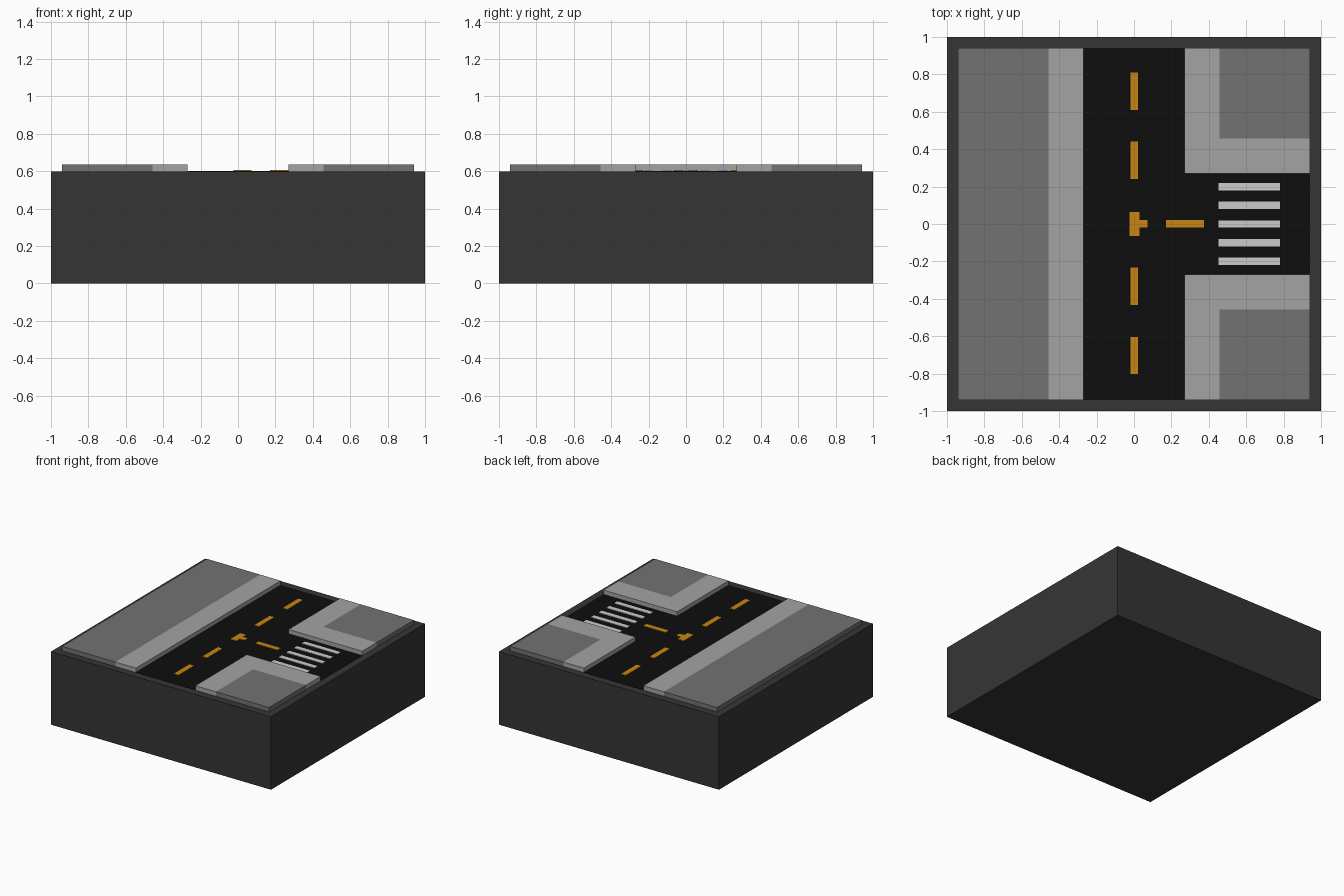
import bpy
import bmesh

if "Cube" in bpy.data.objects:
    bpy.data.objects.remove(bpy.data.objects["Cube"], do_unlink=True)


def material(name, r, g, b):
    m = bpy.data.materials.new(name)
    m.use_nodes = True
    m.diffuse_color = (r, g, b, 1)
    bsdf = m.node_tree.nodes["Principled BSDF"]
    bsdf.inputs["Base Color"].default_value = (r, g, b, 1)
    bsdf.inputs["Roughness"].default_value = 0.9
    return m


def prism(name, outline, z0, z1, mat):
    """Extrude a flat outline from z0 up to z1."""
    bm = bmesh.new()
    face = bm.faces.new([bm.verts.new((x, y, z0)) for x, y in outline])
    new = bmesh.ops.extrude_face_region(bm, geom=[face], use_keep_orig=True)["geom"]
    top = [v for v in new if isinstance(v, bmesh.types.BMVert)]
    bmesh.ops.translate(bm, verts=top, vec=(0, 0, z1 - z0))
    bmesh.ops.recalc_face_normals(bm, faces=bm.faces)
    mesh = bpy.data.meshes.new(name)
    bm.to_mesh(mesh)
    bm.free()
    mesh.materials.append(mat)
    ob = bpy.data.objects.new(name, mesh)
    bpy.context.collection.objects.link(ob)
    return ob


def slab(name, x0, x1, y0, y1, z0, z1, mat):
    return prism(name, [(x0, y0), (x1, y0), (x1, y1), (x0, y1)], z0, z1, mat)


dark = material("dark base", 0.036, 0.036, 0.036)
asphalt = material("black asphalt", 0.004, 0.004, 0.004)
paving = material("light paving", 0.37, 0.37, 0.37)
concrete = material("grey concrete", 0.17, 0.17, 0.17)
amber = material("amber paint", 0.58, 0.24, 0.006)
white = material("white paint", 0.6, 0.6, 0.6)

E = 0.94       # edge of the street tile
R = 0.27       # half width of the road
W = 0.457      # outer edge of the pavement
BASE, ROAD, PAINT, KERB = 0.6, 0.602, 0.606, 0.637

# Base block
slab("base_block", -1, 1, -1, 1, 0, BASE, dark)

# Road with a side branch
prism("road", [(-R, -E), (R, -E), (R, -R), (E, -R), (E, R), (R, R), (R, E), (-R, E)],
      BASE, ROAD, asphalt)

# Straight pavement and lot
slab("straight_pavement", -W, -R, -E, E, BASE, KERB, paving)
slab("long_lot", -E, -W, -E, E, BASE, KERB, concrete)

# Corner pavements and lots, mirrored front to back
for side, s in (("front", -1), ("back", 1)):
    corner = [(R, R), (E, R), (E, W), (W, W), (W, E), (R, E)]
    prism(side + "_corner_pavement", [(x, s * y) for x, y in corner], BASE, KERB, paving)
    slab(side + "_corner_lot", W, E, s * W, s * E, BASE, KERB, concrete)

# Lane dashes
for i, y in enumerate((-0.703, -0.333, 0.34, 0.71)):
    slab(f"lane_dash_{i + 1}", -0.02, 0.022, y - 0.1, y + 0.1, ROAD, PAINT, amber)
slab("branch_dash", 0.17, 0.373, -0.02, 0.022, ROAD, PAINT, amber)

# T mark at the junction
prism("junction_mark", [(-0.025, -0.063), (0.03, -0.063), (0.03, -0.02), (0.073, -0.02),
                        (0.073, 0.022), (0.03, 0.022), (0.03, 0.065), (-0.025, 0.065)],
      ROAD, PAINT, amber)

# Crossing stripes
for i in range(5):
    y = (i - 2) * 0.1
    slab(f"crossing_stripe_{i + 1}", 0.453, 0.78, y - 0.02, y + 0.02, ROAD, PAINT, white)
